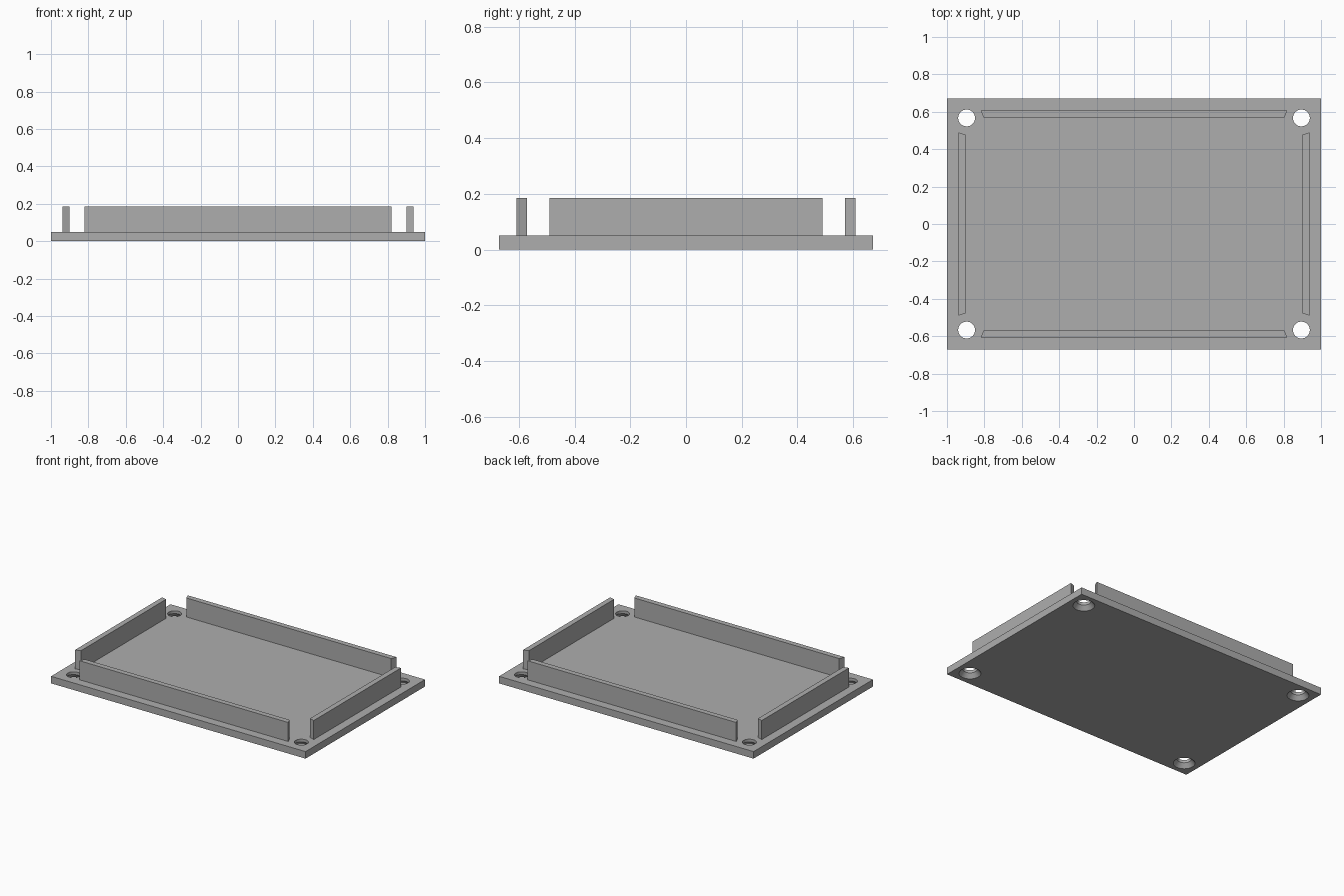
import bpy, bmesh, math

if "Cube" in bpy.data.objects:
    bpy.data.objects.remove(bpy.data.objects["Cube"], do_unlink=True)

grey = bpy.data.materials.new("plain_grey")
grey.use_nodes = True
colour = (0.42, 0.42, 0.42, 1)
grey.diffuse_color = colour
grey.node_tree.nodes["Principled BSDF"].inputs["Base Color"].default_value = colour

HALF_X, HALF_Y, THICK, TOP = 1.0, 0.67, 0.05, 0.185


def add_object(name, bm):
    bmesh.ops.recalc_face_normals(bm, faces=bm.faces)
    mesh = bpy.data.meshes.new(name)
    bm.to_mesh(mesh)
    bm.free()
    mesh.materials.append(grey)
    obj = bpy.data.objects.new(name, mesh)
    bpy.context.collection.objects.link(obj)
    return obj


def prism(name, outline, z0, z1):
    """Extrude a flat outline upward from z0 to z1."""
    bm = bmesh.new()
    face = bm.faces.new([bm.verts.new((x, y, z0)) for x, y in outline])
    new = bmesh.ops.extrude_face_region(bm, geom=[face])["geom"]
    verts = [v for v in new if isinstance(v, bmesh.types.BMVert)]
    bmesh.ops.translate(bm, verts=verts, vec=(0, 0, z1 - z0))
    return add_object(name, bm)


def lathe(name, profile, x, y, sides=48):
    """Solid of revolution about a vertical axis at x, y."""
    bm = bmesh.new()
    rings = []
    for r, z in profile:
        angles = [math.tau * i / sides for i in range(sides)]
        rings.append([bm.verts.new((x + r * math.cos(a), y + r * math.sin(a), z)) for a in angles])
    for low, high in zip(rings, rings[1:]):
        for i in range(sides):
            j = (i + 1) % sides
            bm.faces.new((low[i], low[j], high[j], high[i]))
    bm.faces.new(rings[0])
    bm.faces.new(rings[-1])
    return add_object(name, bm)


# Base plate
plate = prism("base_plate", [(-HALF_X, -HALF_Y), (HALF_X, -HALF_Y),
                             (HALF_X, HALF_Y), (-HALF_X, HALF_Y)], 0, THICK)

# Four screw holes, countersunk from below
hole_profile = [(0.08, -0.012), (0.045, 0.03), (0.045, 0.1)]
for sx in (-1, 1):
    for sy in (-1, 1):
        cutter = lathe("hole_cutter", hole_profile, sx * 0.895, sy * 0.567)
        cutter.hide_render = True
        mod = plate.modifiers.new("screw_hole", 'BOOLEAN')
        mod.operation = 'DIFFERENCE'
        mod.solver = 'EXACT'
        mod.object = cutter
        bpy.context.view_layer.objects.active = plate
        bpy.ops.object.modifier_apply(modifier=mod.name)
        bpy.data.objects.remove(cutter, do_unlink=True)

bpy.ops.object.select_all(action='DESELECT')
plate.select_set(True)
bpy.context.view_layer.objects.active = plate
bpy.ops.object.shade_smooth_by_angle(angle=math.radians(30))

# Upright rims with slanted ends, longer on the outside
for s, long_name, short_name in ((-1, "front_rim", "right_rim"), (1, "back_rim", "left_rim")):
    prism(long_name, [(-0.82, s * 0.608), (0.82, s * 0.608),
                      (0.805, s * 0.57), (-0.805, s * 0.57)], THICK, TOP)
    prism(short_name, [(s * 0.938, -0.49), (s * 0.938, 0.49),
                       (s * 0.9, 0.477), (s * 0.9, -0.477)], THICK, TOP)
